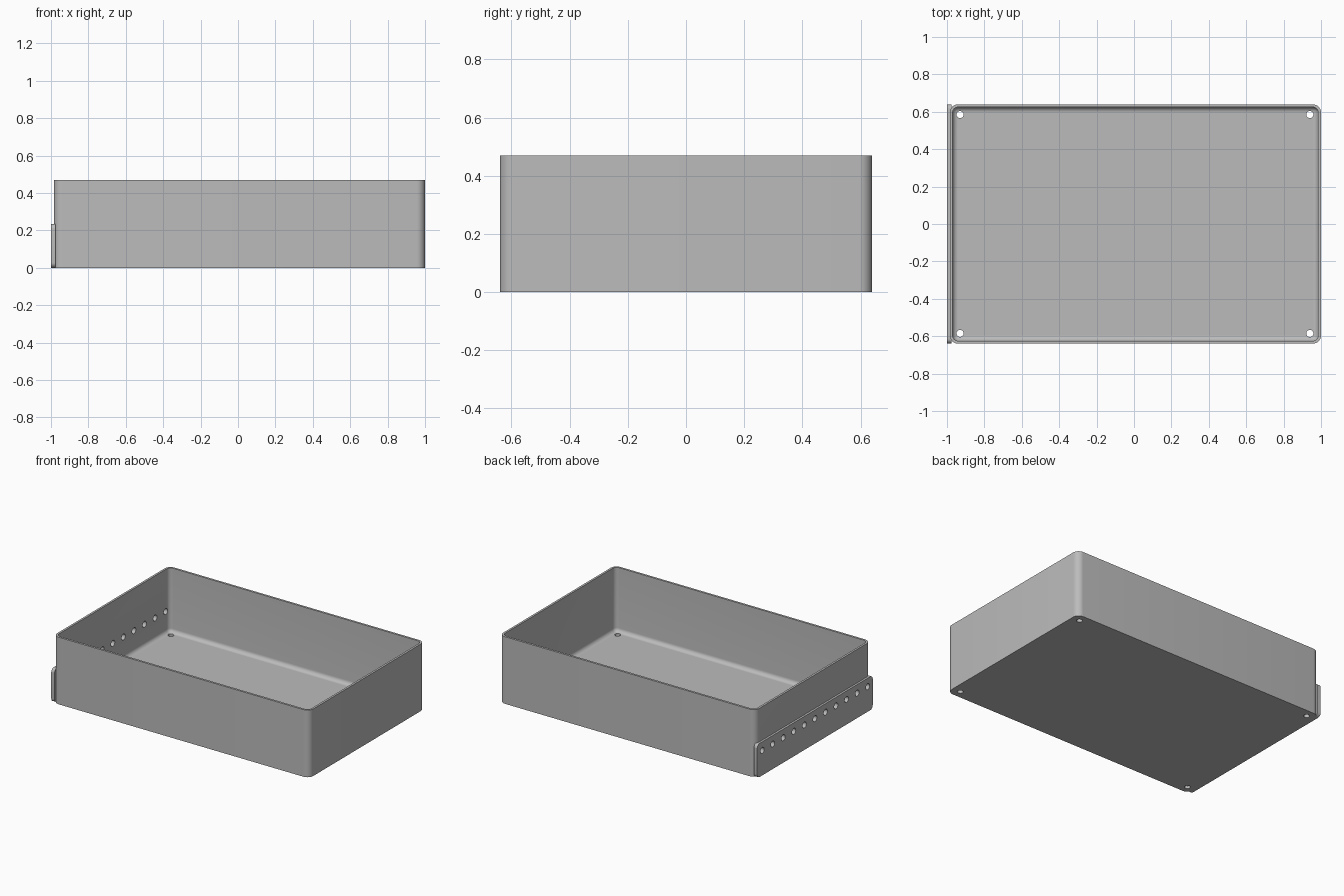
import bpy, bmesh, math
from mathutils import Matrix, Vector

cube = bpy.data.objects.get("Cube")
if cube:
    bpy.data.objects.remove(cube, do_unlink=True)

grey = bpy.data.materials.new("grey_plastic")
grey.use_nodes = True
colour = (0.5, 0.5, 0.5, 1)
grey.diffuse_color = colour
grey.node_tree.nodes["Principled BSDF"].inputs["Base Color"].default_value = colour

X0, X1, HALF_Y, HEIGHT = -0.985, 1.0, 0.64, 0.47
WALL, FLOOR, RADIUS, FILLET = 0.015, 0.02, 0.045, 0.028


def rounded_rect(u0, u1, v0, v1, r, steps=8):
    """Counter-clockwise outline of a rectangle with round corners."""
    points = []
    corners = [(u1 - r, v1 - r), (u0 + r, v1 - r), (u0 + r, v0 + r), (u1 - r, v0 + r)]
    for i, (cu, cv) in enumerate(corners):
        for s in range(steps + 1):
            a = math.pi / 2 * (i + s / steps)
            points.append((cu + r * math.cos(a), cv + r * math.sin(a)))
    return points


def loft(name, rings):
    """Skin a stack of equal rings and cap both ends."""
    bm = bmesh.new()
    loops = [[bm.verts.new(p) for p in ring] for ring in rings]
    n = len(loops[0])
    for a, b in zip(loops, loops[1:]):
        for i in range(n):
            j = (i + 1) % n
            bm.faces.new((a[i], a[j], b[j], b[i]))
    bm.faces.new(loops[0][::-1])
    bm.faces.new(loops[-1])
    bmesh.ops.recalc_face_normals(bm, faces=bm.faces)
    return add_object(name, bm)


def add_object(name, bm):
    mesh = bpy.data.meshes.new(name)
    bm.to_mesh(mesh)
    bm.free()
    mesh.materials.append(grey)
    obj = bpy.data.objects.new(name, mesh)
    bpy.context.collection.objects.link(obj)
    return obj


def tray_ring(inset, z):
    r = max(RADIUS - inset, 0.002)
    outline = rounded_rect(X0 + inset, X1 - inset, -HALF_Y + inset, HALF_Y - inset, r)
    return [(x, y, z) for x, y in outline]


# Open tray: outer wall, rim, inner wall, floor fillet
rings = [tray_ring(0, 0), tray_ring(0, HEIGHT), tray_ring(WALL, HEIGHT)]
for s in range(9):
    a = math.pi / 2 * s / 8
    rings.append(tray_ring(WALL + FILLET * (1 - math.cos(a)),
                           FLOOR + FILLET * (1 - math.sin(a))))
tray = loft("tray", rings)

# Mounting plate on the side wall
outline = rounded_rect(-HALF_Y, HALF_Y, 0, 0.235, 0.027)
plate = loft("side_plate", [[(x, y, z) for y, z in outline] for x in (-1.0, -0.975)])

# Hole cutters: four in the floor, a row of eleven through plate and wall
bm = bmesh.new()


def drill(centre, rotation, radius):
    bmesh.ops.create_cone(bm, cap_ends=True, segments=24, radius1=radius, radius2=radius,
                          depth=0.1, matrix=Matrix.Translation(Vector(centre)) @ rotation)


for x in (-0.93, 0.94):
    for y in (-0.585, 0.585):
        drill((x, y, 0), Matrix.Identity(4), 0.019)
for i in range(-5, 6):
    drill((-0.985, i * 0.1168, 0.175), Matrix.Rotation(math.pi / 2, 4, 'Y'), 0.021)
cutter = add_object("hole_cutter", bm)
cutter.hide_render = True

for obj in (tray, plate):
    bpy.ops.object.select_all(action='DESELECT')
    obj.select_set(True)
    bpy.context.view_layer.objects.active = obj
    mod = obj.modifiers.new("holes", 'BOOLEAN')
    mod.operation = 'DIFFERENCE'
    mod.solver = 'EXACT'
    mod.object = cutter
    bpy.ops.object.modifier_apply(modifier=mod.name)
    bpy.ops.object.shade_smooth_by_angle(angle=math.radians(35))
bpy.data.objects.remove(cutter, do_unlink=True)
